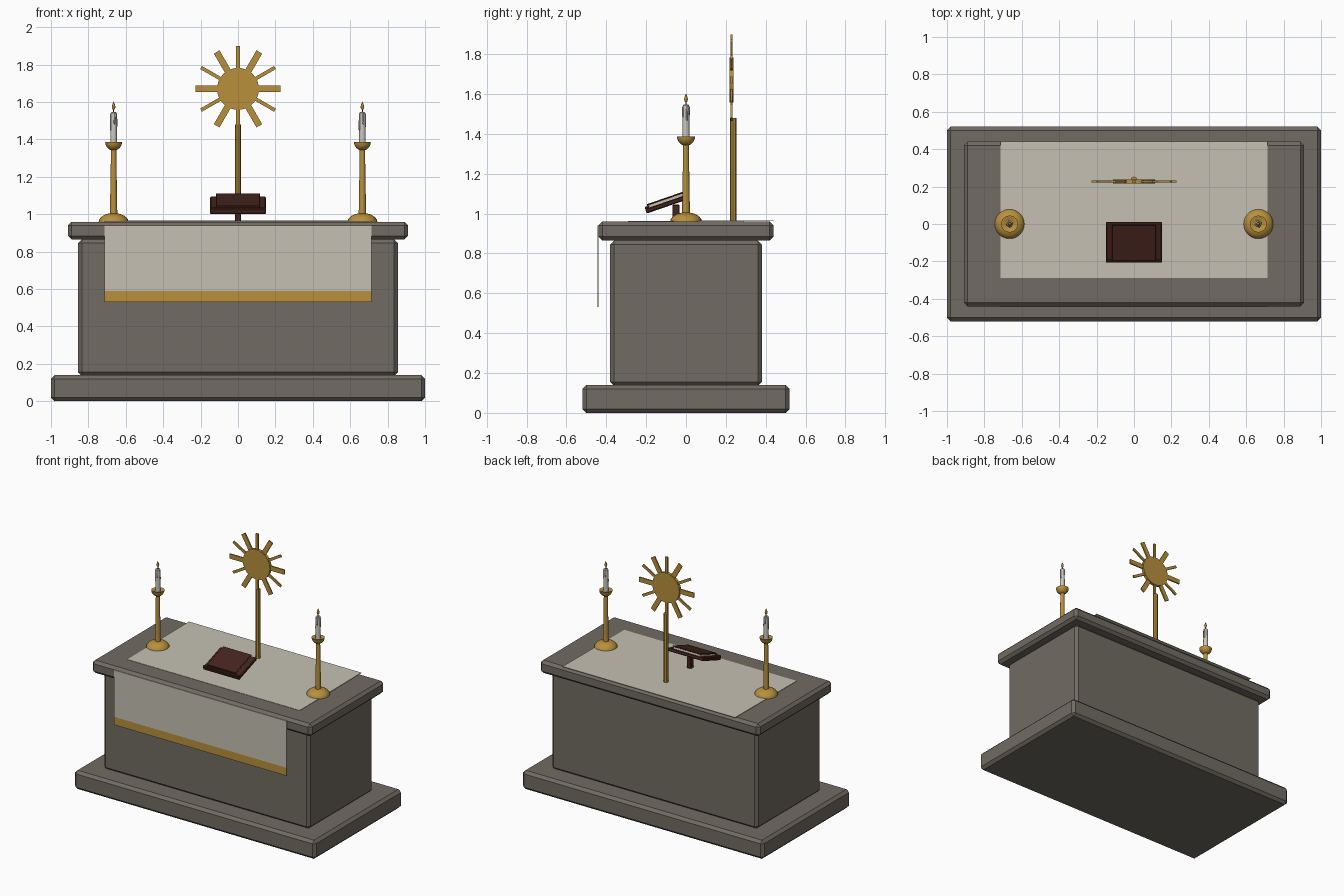
import bpy, bmesh, math
from mathutils import Matrix, Vector

if "Cube" in bpy.data.objects:
    bpy.data.objects.remove(bpy.data.objects["Cube"])


def material(name, r, g, b):
    m = bpy.data.materials.new(name)
    m.use_nodes = True
    m.diffuse_color = (r, g, b, 1)
    bsdf = m.node_tree.nodes["Principled BSDF"]
    bsdf.inputs["Base Color"].default_value = (r, g, b, 1)
    bsdf.inputs["Roughness"].default_value = 0.7
    return m


STONE = material("stone", 0.165, 0.147, 0.122)
LINEN = material("linen", 0.56, 0.53, 0.45)
GOLD = material("gold", 0.48, 0.28, 0.045)
WOOD = material("dark red wood", 0.06, 0.018, 0.013)
WAX = material("wax", 0.60, 0.58, 0.53)
FLAME = material("flame", 0.50, 0.24, 0.04)
WICK = material("wick", 0.02, 0.018, 0.016)


def finish(name, bm, mat, smooth=False):
    bmesh.ops.recalc_face_normals(bm, faces=bm.faces)
    mesh = bpy.data.meshes.new(name)
    bm.to_mesh(mesh)
    bm.free()
    mesh.materials.append(mat)
    ob = bpy.data.objects.new(name, mesh)
    bpy.context.collection.objects.link(ob)
    if smooth:
        bpy.ops.object.select_all(action='DESELECT')
        ob.select_set(True)
        bpy.context.view_layer.objects.active = ob
        bpy.ops.object.shade_smooth_by_angle(angle=math.radians(40))
    return ob


def box(name, size, centre, mat, bevel=0.0, turn=Matrix()):
    bm = bmesh.new()
    bmesh.ops.create_cube(bm, size=1, matrix=Matrix.Diagonal((*size, 1)))
    if bevel:
        bmesh.ops.bevel(bm, geom=bm.edges[:], offset=bevel, segments=1, affect='EDGES')
    bm.transform(Matrix.Translation(centre) @ turn)
    return finish(name, bm, mat)


def lathe(name, profile, centre, mat, sides=24, smooth=True):
    """Revolve (radius, height) points around z."""
    bm = bmesh.new()
    verts = [bm.verts.new((r, 0, z)) for r, z in profile]
    edges = [bm.edges.new(pair) for pair in zip(verts, verts[1:])]
    bmesh.ops.spin(bm, geom=verts + edges, axis=(0, 0, 1), cent=(0, 0, 0),
                   angle=math.tau, steps=sides, use_merge=True)
    bmesh.ops.remove_doubles(bm, verts=bm.verts, dist=0.0002)
    bm.transform(Matrix.Translation(centre))
    return finish(name, bm, mat, smooth)


# Stone block: plinth, body and top slab
box("plinth", (2, 1.04, 0.14), (0, 0, 0.07), STONE, 0.02)
box("altar_body", (1.71, 0.76, 0.73), (0, 0, 0.5), STONE, 0.02)
box("top_slab", (1.82, 0.88, 0.095), (0, 0, 0.912), STONE, 0.02)

# Linen: sheet on the slab rising slightly to the back, front hanging, gold hem
box("cloth_top", (1.43, 0.73, 0.004), (0, 0.075, 0.962), LINEN,
    turn=Matrix.Rotation(0.006, 4, 'X'))
box("cloth_front", (1.43, 0.005, 0.35), (0, -0.4425, 0.765), LINEN)
box("cloth_hem", (1.43, 0.005, 0.06), (0, -0.4425, 0.56), GOLD)


# Candlesticks with candles
def arc(radius, height, base, start, end, steps=6):
    angles = [math.radians(start + (end - start) * i / steps) for i in range(steps + 1)]
    return [(radius * math.cos(a), base + height * math.sin(a)) for a in angles]


for side, x in (("right", -0.665), ("left", 0.665)):
    foot = (x, 0, 0.958)
    lathe(side + "_candlestick_foot", [(0, 0)] + arc(0.08, 0.048, 0, 0, 90), foot, GOLD)
    lathe(side + "_candlestick_stem", [(0, 0.03), (0.02, 0.03), (0.014, 0.39), (0, 0.39)],
          foot, GOLD, 16)
    lathe(side + "_candle_cup", arc(0.045, 0.046, 0.428, -90, 0)
          + [(0.038, 0.428), (0.02, 0.415), (0, 0.415)], foot, GOLD)
    lathe(side + "_candle", [(0, 0.41), (0.018, 0.41), (0.016, 0.583), (0.011, 0.588),
                             (0, 0.582)], foot, WAX, 16)
    lathe(side + "_wick", [(0, 0.58), (0.003, 0.58), (0.003, 0.605), (0, 0.605)],
          foot, WICK, 8)
    lathe(side + "_flame", [(0, 0.597), (0.007, 0.605), (0.01, 0.615), (0.006, 0.63),
                            (0, 0.645)], foot, FLAME, 12)
    # Wax runs of differing length
    for i, length in enumerate((0.07, 0.045, 0.09, 0.055)):
        a = 0.3 + i * math.tau / 4
        spot = (x + 0.016 * math.cos(a), 0.016 * math.sin(a), 1.54 - length)
        lathe(f"{side}_wax_drip_{i + 1}",
              [(0, -0.006), (0.005, 0), (0.0035, length - 0.004), (0, length)],
              spot, WAX, 8)

# Sun emblem on a pole
lathe("sun_pole", [(0, 0), (0.017, 0), (0.017, 0.525), (0, 0.525)],
      (0, 0.237, 0.955), GOLD, 8, smooth=False)
SUN = Vector((0, 0.228, 1.67))
bm = bmesh.new()
bmesh.ops.create_cone(bm, cap_ends=True, segments=32, radius1=0.112, radius2=0.112, depth=0.022,
                      matrix=Matrix.Translation(SUN) @ Matrix.Rotation(math.pi / 2, 4, 'X'))
finish("sun_disc", bm, GOLD, True)
for i in range(12):
    turn = Matrix.Rotation(-i * math.tau / 12, 4, 'Y')
    width = 0.019 if i % 2 else 0.035
    box(f"sun_ray_{i + 1}", (0.13, 0.01, width), SUN + turn @ Vector((0.163, 0, 0)),
        GOLD, turn=turn)

# Book on a sloping rest
TILT = Matrix.Rotation(math.radians(19), 4, 'X')
REST = Vector((0, -0.095, 1.048))


def on_rest(name, size, y, height, mat, bevel=0.0):
    box(name, size, REST + TILT @ Vector((0, y, height)), mat, bevel, TILT)


box("rest_post", (0.034, 0.036, 0.09), (0, -0.05, 1.0), WOOD, 0.004)
on_rest("rest_board", (0.30, 0.22, 0.024), 0, 0, WOOD, 0.005)
on_rest("rest_lip", (0.30, 0.016, 0.034), -0.104, 0.005, WOOD, 0.004)
on_rest("book_pages", (0.222, 0.188, 0.014), 0.004, 0.019, LINEN)
on_rest("book_cover", (0.236, 0.20, 0.007), 0.004, 0.0285, WOOD, 0.002)
on_rest("book_spine", (0.236, 0.007, 0.02), -0.0935, 0.0215, WOOD, 0.002)
